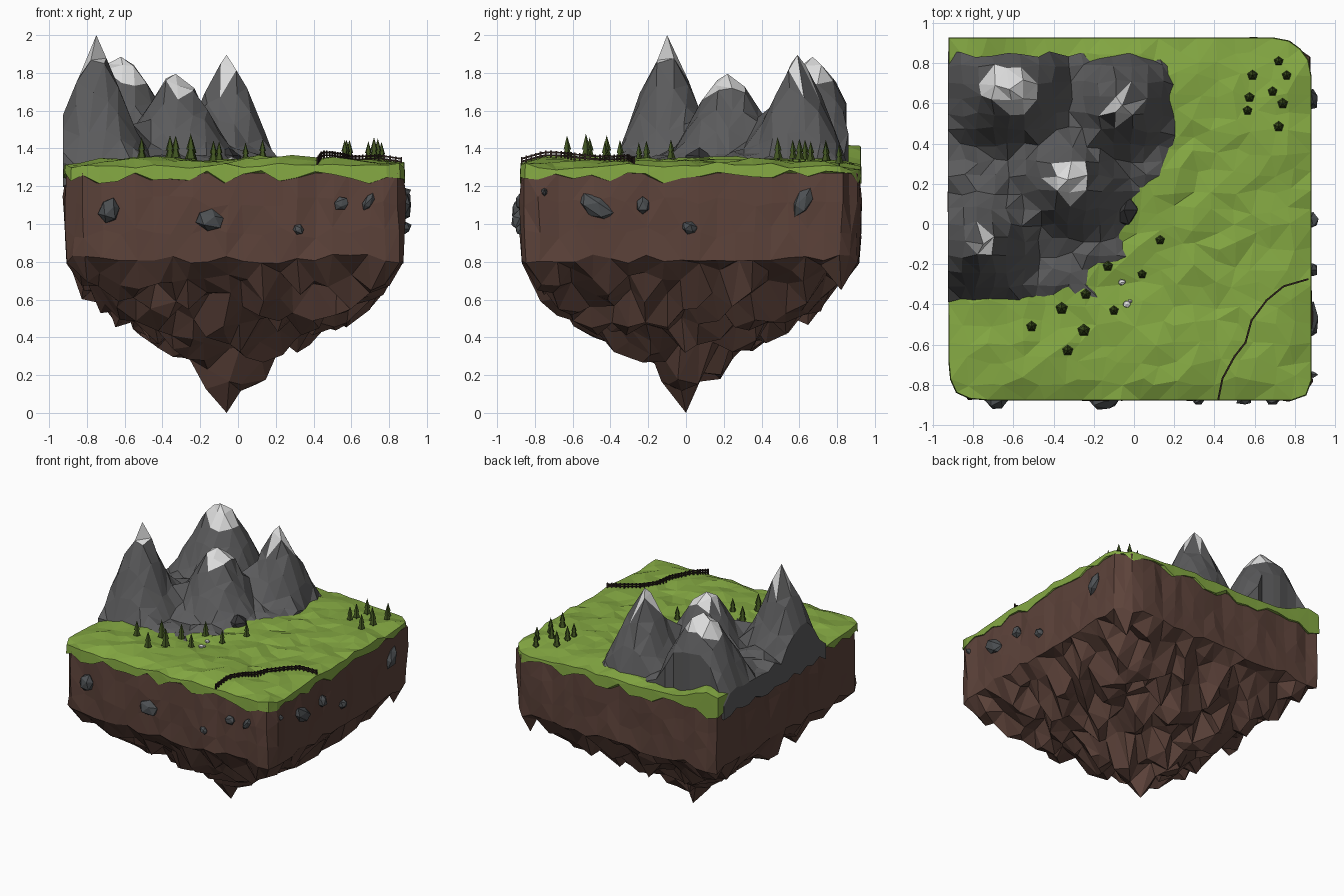
import bpy, bmesh, math, random
from mathutils import Vector, Matrix, noise

if "Cube" in bpy.data.objects:
    bpy.data.objects.remove(bpy.data.objects["Cube"])

random.seed(7)
rnd = random.uniform
X0, X1, Y0, Y1 = -0.92, 0.88, -0.875, 0.925


def mat(name, r, g, b):
    m = bpy.data.materials.new(name)
    m.diffuse_color = (r, g, b, 1)
    m.use_nodes = True
    m.node_tree.nodes["Principled BSDF"].inputs["Base Color"].default_value = m.diffuse_color
    return m


GRASS = mat("grass green", 0.23, 0.39, 0.055)
DIRT = mat("earth brown", 0.108, 0.055, 0.042)
ROCK = mat("mountain grey", 0.105, 0.105, 0.108)
SNOW = mat("snow white", 0.72, 0.72, 0.72)
STONE = mat("boulder grey", 0.075, 0.082, 0.088)
CAVE = mat("cave dark", 0.035, 0.035, 0.037)
PINE = mat("pine green", 0.05, 0.085, 0.014)
WOOD = mat("dark wood", 0.025, 0.014, 0.011)


def finish(name, bm, mats, rule=None, tri=True):
    if tri:
        bmesh.ops.triangulate(bm, faces=bm.faces[:])
    bmesh.ops.recalc_face_normals(bm, faces=bm.faces[:])
    if rule:
        for f in bm.faces:
            f.material_index = rule(f)
    me = bpy.data.meshes.new(name)
    bm.to_mesh(me)
    bm.free()
    for m in mats:
        me.materials.append(m)
    ob = bpy.data.objects.new(name, me)
    bpy.context.collection.objects.link(ob)
    return ob


def grid(x0, x1, y0, y1, nx, ny, jitter):
    """Flat grid with jittered inner vertices."""
    bm = bmesh.new()
    bmesh.ops.create_grid(bm, x_segments=nx, y_segments=ny, size=0.5)
    for v in bm.verts:
        j = 0 if v.is_boundary else jitter
        v.co.x = x0 + (v.co.x + 0.5) * (x1 - x0) + rnd(-j, j)
        v.co.y = y0 + (v.co.y + 0.5) * (y1 - y0) + rnd(-j, j)
    return bm


def skirt(bm, fn):
    """Extrude the open border and move the new ring with fn."""
    border = [e for e in bm.edges if e.is_boundary]
    new = bmesh.ops.extrude_edge_only(bm, edges=border)["geom"]
    for v in new:
        if isinstance(v, bmesh.types.BMVert):
            v.co = fn(v.co.copy())


def close(bm):
    bmesh.ops.holes_fill(bm, edges=[e for e in bm.edges if e.is_boundary], sides=0)


def trim_corner(co):
    """Pull the square's corners inward, except the back left one."""
    u, v = co.x / 0.9, co.y / 0.9
    k = max(0, abs(u) + abs(v) - 1.86) * (0 if u < 0 < v else 0.38 if u > 0 and v > 0 else 0.28)
    co.x -= math.copysign(k, u)
    co.y -= math.copysign(k, v)
    return co


def ground(x, y):
    edge = max(abs(x), abs(y))
    z = 1.337 + 0.028 * noise.noise((x * 2.2, y * 2.2, 3.1))
    z -= 0.2 * max(0, edge - 0.75)
    return z + 0.12 * max(0, 1 - math.hypot(x + 0.82, y - 0.9) / 0.35)


# Earth body: spiky underside, then walls extruded upward
PROFILE = [(0, 0.05), (0.13, 0.21), (0.25, 0.34), (0.45, 0.47), (0.65, 0.57), (0.8, 0.69), (0.9, 0.79), (2, 0.8)]


def underside(r):
    for (a, za), (b, zb) in zip(PROFILE, PROFILE[1:]):
        if r <= b:
            return za + (zb - za) * (r - a) / (b - a)


bm = grid(X0 + 0.012, X1 - 0.004, Y0 + 0.006, Y1 - 0.008, 19, 19, 0.026)
for v in bm.verts:
    x, y = v.co.x + 0.04, v.co.y
    r = 0.72 * max(abs(x), abs(y)) + 0.28 * min(0.92, math.hypot(x, y))
    if v.is_boundary:
        v.co.z = 0.82 + rnd(-0.03, 0.02)
        trim_corner(v.co)
    else:
        v.co.z = max(0.06, min(0.82, underside(r) + rnd(-0.105, 0.095)))
tip = min(bm.verts, key=lambda v: math.hypot(v.co.x + 0.06, v.co.y))
tip.co = (-0.06, 0.0, 0.0)
for z in (0.96, 1.12, 1.27):
    def wall(co, z=z):
        j = 0.012 if z < 1.2 else 0.0
        return Vector((co.x + rnd(-j, j), co.y + rnd(-j, j), z + rnd(-0.035, 0.035) * (z < 1.2)))
    skirt(bm, wall)
# keep the rim under the grass inside the turf
for v in bm.verts:
    if v.co.z > 1.2:
        v.co.x = max(X0 + 0.012, min(X1 - 0.006, v.co.x))
        v.co.y = max(Y0 + 0.006, min(Y1 - 0.008, v.co.y))
close(bm)
finish("earth_body", bm, [DIRT])

# Grass cap with ragged hanging edge
bm = grid(X0, X1, Y0, Y1, 19, 19, 0.028)
for v in bm.verts:
    v.co.z = ground(v.co.x, v.co.y) + rnd(-0.013, 0.013)
    trim_corner(v.co)


def hang(co):
    return Vector((co.x * 1.004, co.y * 1.004, rnd(1.21, 1.295)))


skirt(bm, hang)
close(bm)
finish("grass_cap", bm, [GRASS])

# Mountains: x, y, top, radius, roundness, snow line; the last two are low foothills
PEAKS = [(-0.75, -0.10, 2.0, 0.30, 1.1, 1.85), (-0.62, 0.67, 1.885, 0.36, 1.5, 1.765),
         (-0.06, 0.59, 1.895, 0.285, 1.25, 1.775), (-0.33, 0.22, 1.795, 0.33, 1.45, 1.70),
         (-0.62, 0.25, 1.45, 0.90, 1.0, 9), (-0.04, 0.40, 1.42, 0.50, 1.0, 9)]
BASE = 1.27


def mountain(x, y):
    total = 0
    for px, py, top, rad, k, _ in PEAKS:
        dx, dy = abs(x - px), abs(y - py)
        t = (0.65 * math.hypot(dx, dy) + 0.35 * max(dx, dy)) / rad
        total += max(0, (top - BASE) * (1 - t ** k)) ** 5
    return BASE + total ** 0.2


bm = grid(X0 - 0.007, 0.21, -0.39, 0.86, 15, 16, 0.015)
for v in bm.verts:
    v.co.z = mountain(v.co.x, v.co.y) + rnd(-0.022, 0.022)
    if v.is_boundary and v.co.x > X0 + 0.01:
        v.co.x -= rnd(0, 0.03)
        v.co.y += rnd(0, 0.03) * (1 if v.co.y < 0 else -1)
for p in PEAKS[:4]:
    v = min(bm.verts, key=lambda v: math.hypot(v.co.x - p[0], v.co.y - p[1]))
    v.co = p[:3]
low = [f for f in bm.faces if max(v.co.z for v in f.verts) < 1.30]
bmesh.ops.delete(bm, geom=low, context="FACES")
skirt(bm, lambda co: Vector((co.x, co.y, rnd(1.19, 1.25) if co.x < -0.9 else 1.235)))
close(bm)


def snow_rule(f):
    c = f.calc_center_median()
    p = min(PEAKS[:4], key=lambda p: math.hypot(c.x - p[0], c.y - p[1]))
    return 1 if c.z > p[5] else 0


finish("mountains", bm, [ROCK, SNOW], snow_rule)


def add_rock(bm, loc, size, spin=0.0):
    new = bmesh.ops.create_icosphere(bm, subdivisions=1, radius=1)["verts"]
    rot = Matrix.Rotation(spin, 3, "Y" if size[1] < size[0] else "X")
    for v in new:
        p = v.co * rnd(0.85, 1.1)
        v.co = rot @ Vector((p.x * size[0], p.y * size[1], p.z * size[2])) + Vector(loc)


# Boulders stuck in the front and right walls: position, z, half width, half height, tilt
bm = bmesh.new()
for x, z, w, h, s in [(-0.68, 1.07, 0.06, 0.075, 0.3), (-0.15, 1.02, 0.09, 0.066, 0.2),
                      (0.32, 0.97, 0.034, 0.028, 0.4), (0.55, 1.11, 0.045, 0.038, -0.4),
                      (0.69, 1.12, 0.028, 0.058, 0.5)]:
    add_rock(bm, (x, Y0 - 0.004, z), (w, 0.052 if w > 0.05 else 0.024, h), s)
for y, z, w, h, s in [(-0.48, 1.09, 0.105, 0.058, -0.6), (-0.23, 1.10, 0.04, 0.052, 0.0),
                      (0.02, 0.98, 0.044, 0.035, -0.3), (0.62, 1.12, 0.05, 0.085, -0.5),
                      (-0.75, 1.17, 0.018, 0.024, 0.0)]:
    add_rock(bm, (X1 + 0.002, y, z), (0.038, w, h), s)
finish("wall_boulders", bm, [STONE])

# Dark cave mouth at the mountain foot, and pale pebbles on the grass
bm = bmesh.new()
add_rock(bm, (-0.05, 0.07, 1.33), (0.085, 0.085, 0.075))
finish("cave_rock", bm, [CAVE])
bm = bmesh.new()
for x, y, s in [(-0.06, -0.29, 0.019), (-0.035, -0.40, 0.021), (-0.02, -0.385, 0.012)]:
    add_rock(bm, (x, y, ground(x, y) + 0.01), (s, s * 0.9, s * 0.8))
finish("pebbles", bm, [SNOW])

# Pine trees: five-sided stacked cones on short trunks
TREES = [(0.13, -0.08, 0.9), (-0.13, -0.21, 1.0), (0.04, -0.25, 0.85), (-0.24, -0.35, 1.0),
         (-0.36, -0.42, 1.15), (-0.10, -0.43, 0.9), (-0.51, -0.51, 1.0), (-0.25, -0.53, 1.2),
         (-0.33, -0.63, 1.05), (0.72, 0.81, 0.9), (0.59, 0.74, 1.0), (0.76, 0.74, 0.9),
         (0.69, 0.66, 0.9), (0.575, 0.63, 0.95), (0.74, 0.60, 1.0), (0.565, 0.565, 0.9), (0.72, 0.485, 1.0)]
bm = bmesh.new()
for x, y, s in TREES:
    for r, z0, h in [(0.007, -0.03, 0.05), (0.027, 0.008, 0.08), (0.021, 0.05, 0.07)]:
        m = Matrix.Translation((x, y, ground(x, y) + (z0 + h / 2) * s))
        bmesh.ops.create_cone(bm, cap_ends=True, segments=5, radius1=r * s,
                              radius2=0.004 * s if h == 0.05 else 0, depth=h * s, matrix=m)
finish("pine_trees", bm, [PINE], tri=False)

# Low fence around the front right corner
PATH = [(0.42, -0.87), (0.44, -0.77), (0.50, -0.66), (0.555, -0.59), (0.585, -0.48),
        (0.66, -0.38), (0.745, -0.31), (0.865, -0.275)]


def bar(bm, a, b, t):
    d = b - a
    m = Matrix.Translation((a + b) / 2) @ d.to_track_quat("Z", "Y").to_matrix().to_4x4()
    bmesh.ops.create_cube(bm, size=1, matrix=m @ Matrix.Diagonal((t, t, d.length, 1)))


bm = bmesh.new()
pts = []
for a, b in zip(PATH, PATH[1:]):
    for i in range(4):
        x, y = (a[k] + (b[k] - a[k]) * i / 4 for k in (0, 1))
        pts.append(Vector((x, y, ground(x, y))))
pts.append(Vector((*PATH[-1], ground(*PATH[-1]))))
for p in pts:
    bar(bm, p - Vector((0, 0, 0.02)), p + Vector((0, 0, 0.036)), 0.009)
for a, b in zip(pts, pts[1:]):
    for h in (0.012, 0.027):
        up = Vector((0, 0, h))
        bar(bm, a + up, b + up, 0.009)
finish("fence", bm, [WOOD], tri=False)
